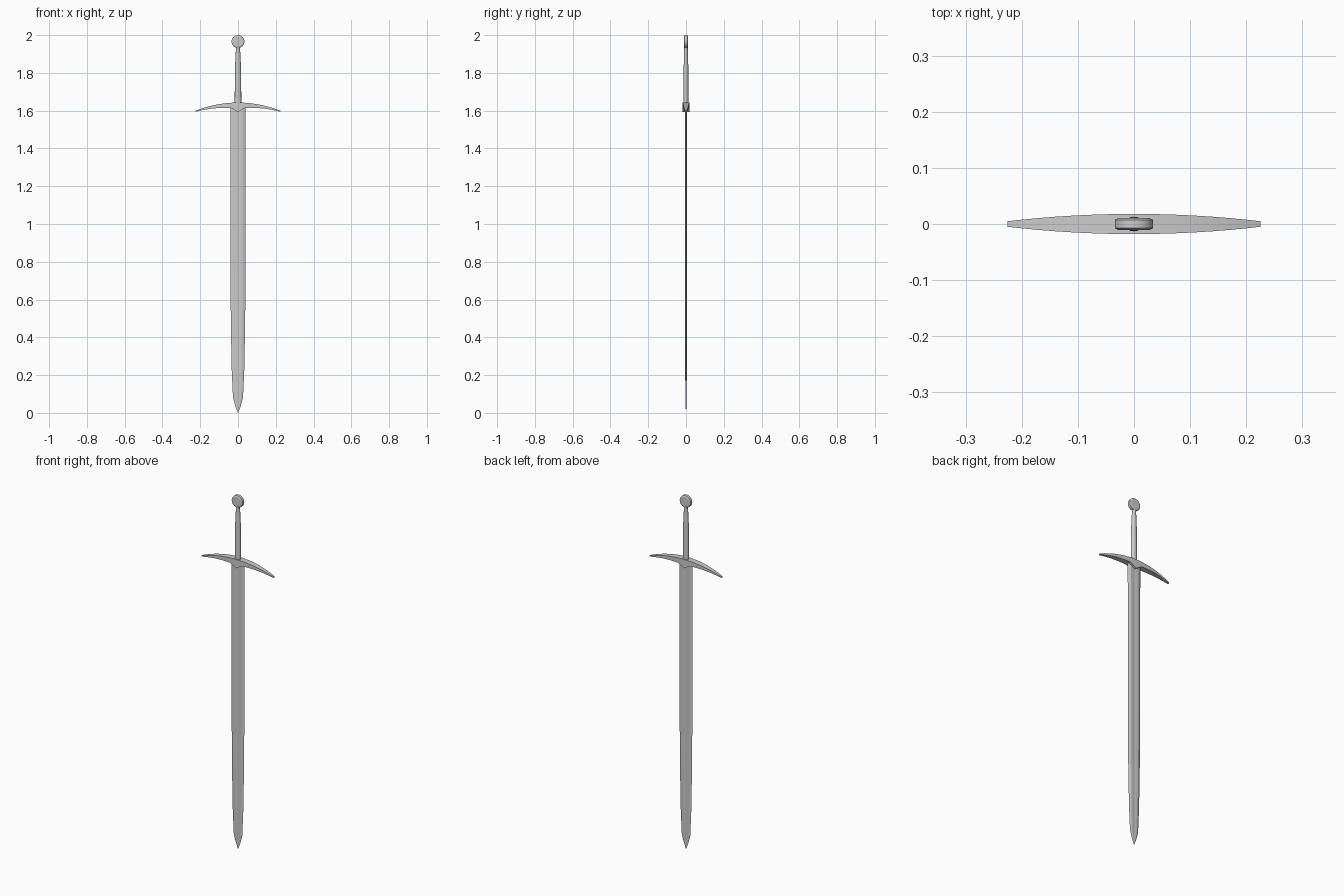
import bpy, bmesh
from math import sin, cos, pi

if "Cube" in bpy.data.objects:
    bpy.data.objects.remove(bpy.data.objects["Cube"])


def loft(name, rings, smooth=None):
    """Skin a list of equal-length point rings and cap both ends."""
    bm = bmesh.new()
    loops = [[bm.verts.new(p) for p in r] for r in rings]
    n = len(loops[0])
    for a, b in zip(loops, loops[1:]):
        for i in range(n):
            j = (i + 1) % n
            bm.faces.new((a[i], a[j], b[j], b[i]))
    bm.faces.new(loops[0])
    bm.faces.new(loops[-1])
    bmesh.ops.remove_doubles(bm, verts=bm.verts, dist=1e-5)
    bmesh.ops.recalc_face_normals(bm, faces=bm.faces)
    me = bpy.data.meshes.new(name)
    bm.to_mesh(me)
    bm.free()
    ob = bpy.data.objects.new(name, me)
    bpy.context.collection.objects.link(ob)
    if smooth:
        bpy.context.view_layer.objects.active = ob
        ob.select_set(True)
        bpy.ops.object.shade_smooth_by_angle(angle=smooth)
        ob.select_set(False)
    return ob


# Blade: bevelled edges and a shallow central fuller, tapering to the point
def blade_ring(z, w, t):
    half = [(1, 0), (0.6, 1), (0.3, 0.95), (0, 0.75), (-0.3, 0.95), (-0.6, 1)]
    pts = half + [(-x, -y) for x, y in half]
    return [(x * w, y * t, z) for x, y in pts]


loft("blade", [blade_ring(*s) for s in (
    (0.0, 0.0006, 0.0003), (0.035, 0.014, 0.002), (0.08, 0.0265, 0.003),
    (0.22, 0.033, 0.0045), (0.48, 0.038, 0.0055), (0.8, 0.040, 0.006),
    (1.625, 0.041, 0.0065))])

# Crossguard: drooping arc with a pointed centre on the underside
L = 0.225
guard = []
xs = [0, 0.012, 0.036, 0.07, 0.105, 0.14, 0.17, 0.2, L]
for x in [-v for v in reversed(xs[1:])] + xs:
    f = (abs(x) / L) ** 2
    top = 1.643 - 0.043 * f
    bottom = top - 0.032 + 0.026 * (abs(x) / L)
    bottom -= 0.019 * max(0, 1 - abs(x) / 0.036)
    y = 0.018 - 0.013 * f
    guard.append([(x, -y, bottom), (x, y, bottom), (x, y, top), (x, -y, top)])
loft("crossguard", guard, 0.5)

# Grip: oval section, narrowing towards the pommel
grip = [[(a * cos(i * pi / 8), b * sin(i * pi / 8), z) for i in range(16)]
        for z, a, b in ((1.63, 0.0175, 0.013), (1.75, 0.017, 0.013),
                        (1.84, 0.0155, 0.012), (1.92, 0.0115, 0.010),
                        (1.95, 0.010, 0.009))]
loft("grip", grip, 0.6)

# Pommel: upright disc with bevelled rims
pommel = [[(r * cos(i * pi / 16), y, 1.966 + r * sin(i * pi / 16))
           for i in range(32)]
          for y, r in ((-0.011, 0.027), (-0.0075, 0.034),
                       (0.0075, 0.034), (0.011, 0.027))]
loft("pommel", pommel, 0.45)
